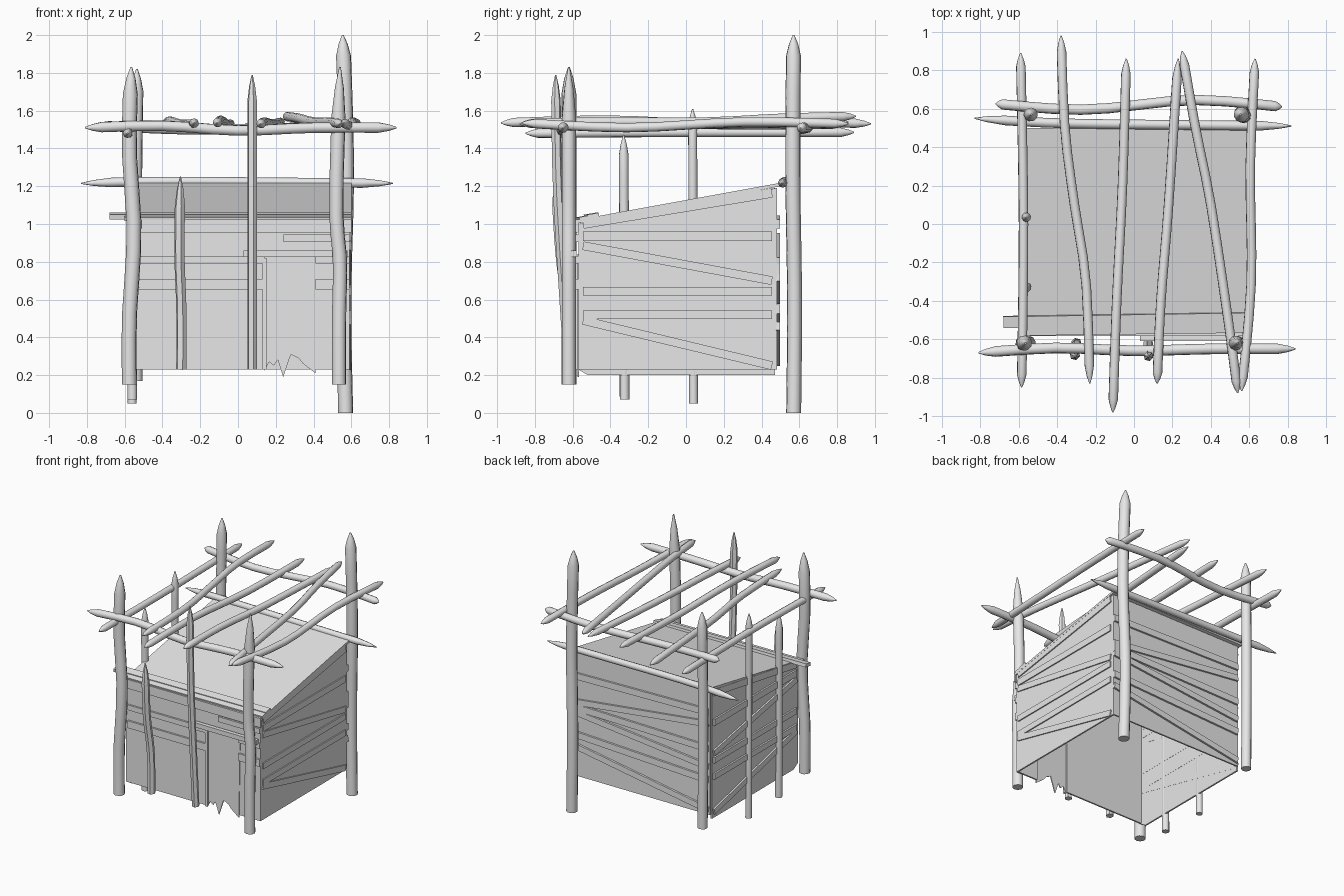
import bpy, bmesh, math
from mathutils import Vector, Matrix

cube = bpy.data.objects.get("Cube")
if cube:
    bpy.data.objects.remove(cube, do_unlink=True)

grey = bpy.data.materials.new("weathered_grey")
grey.use_nodes = True
grey.diffuse_color = (0.8, 0.8, 0.8, 1)
grey.node_tree.nodes["Principled BSDF"].inputs["Base Color"].default_value = (0.8, 0.8, 0.8, 1)


def finish(name, bm, smooth=False):
    bmesh.ops.recalc_face_normals(bm, faces=bm.faces)
    me = bpy.data.meshes.new(name)
    bm.to_mesh(me)
    bm.free()
    me.materials.append(grey)
    ob = bpy.data.objects.new(name, me)
    bpy.context.collection.objects.link(ob)
    if smooth:
        bpy.ops.object.select_all(action='DESELECT')
        ob.select_set(True)
        bpy.context.view_layer.objects.active = ob
        bpy.ops.object.shade_smooth_by_angle(angle=math.radians(50))
    return ob


def spline(pts, t):
    """Smooth path through the points, t from 0 to 1."""
    n = len(pts) - 1
    i = min(int(t * n), n - 1)
    u = t * n - i
    p0, p1, p2, p3 = (pts[min(max(i + k, 0), n)] for k in (-1, 0, 1, 2))
    return 0.5 * (2 * p1 + (p2 - p0) * u + (2 * p0 - 5 * p1 + 4 * p2 - p3) * u * u
                  + (3 * p1 - p0 - 3 * p2 + p3) * u ** 3)


def log(name, pts, r, start_tip, end_tip, sides=10):
    """Round timber along a path; a tip length of 0 leaves a flat sawn end."""
    pts = [Vector(p) for p in pts]
    length = sum((b - a).length for a, b in zip(pts, pts[1:]))
    s, e = start_tip / length, 1 - end_tip / length
    rings = [(s + (e - s) * k / 10, r) for k in range(11)]
    if start_tip:
        rings = [(0, r * 0.12), (s * 0.5, r * 0.62)] + rings
    if end_tip:
        rings += [((1 + e) / 2, r * 0.62), (1, r * 0.12)]
    axis = (pts[-1] - pts[0]).normalized()
    side = axis.orthogonal().normalized()
    up = axis.cross(side)
    bm = bmesh.new()
    loops = []
    for t, rad in rings:
        c = spline(pts, t)
        loops.append([bm.verts.new(c + rad * (side * math.cos(a) + up * math.sin(a)))
                      for a in (math.tau * k / sides for k in range(sides))])
    for a, b in zip(loops, loops[1:]):
        for k in range(sides):
            j = (k + 1) % sides
            bm.faces.new((a[k], a[j], b[j], b[k]))
    bm.faces.new(loops[0])
    bm.faces.new(loops[-1])
    return finish(name, bm, True)


def sheet(name, outline, offset):
    """Flat panel: an outline extruded by an offset vector."""
    bm = bmesh.new()
    face = bm.faces.new([bm.verts.new(p) for p in outline])
    ext = bmesh.ops.extrude_face_region(bm, geom=[face])
    bmesh.ops.translate(bm, vec=offset, verts=[v for v in ext["geom"] if isinstance(v, bmesh.types.BMVert)])
    return finish(name, bm)


def board(name, a, b, width, normal, thick=0.014):
    """Plank between two points, lying on a plane with the given normal."""
    a, b, n = Vector(a), Vector(b), Vector(normal).normalized()
    x = (b - a).normalized()
    y = n.cross(x)
    rot = Matrix((x, y, n)).transposed().to_4x4()
    bm = bmesh.new()
    size = Matrix.Diagonal(((b - a).length, width, thick, 1))
    bmesh.ops.create_cube(bm, size=1, matrix=Matrix.Translation((a + b) / 2) @ rot @ size)
    return finish(name, bm)


# Corner posts
log("front_right_post", [(-.575, -.62, .15), (-.575, -.62, .5), (-.55, -.62, .95), (-.575, -.62, 1.4),
                         (-.565, -.62, 1.83)], .04, 0, .17)
log("front_left_post", [(.535, -.62, .15), (.535, -.62, .5), (.54, -.62, .8), (.52, -.62, 1.1),
                        (.54, -.62, 1.83)], .038, 0, .17)
log("back_right_post", [(-.54, .57, .17), (-.545, .57, 1), (-.535, .57, 1.82)], .036, 0, .17)
log("back_left_post", [(.57, .57, 0), (.56, .575, .6), (.575, .565, 1.3), (.555, .57, 2)], .04, 0, .15)

# Thin poles against the front and the right-hand side
log("front_pole_short", [(-.3, -.62, .23), (-.3, -.63, .55), (-.31, -.665, .85), (-.305, -.69, 1.25)], .028, 0, .15, 6)
log("front_pole_tall", [(.075, -.62, .23), (.075, -.645, .6), (.075, -.68, 1.2), (.075, -.69, 1.79)], .026, 0, .16, 6)
log("side_pole_front", [(-.56, -.325, .07), (-.56, -.33, 1.47)], .026, 0, .16)
log("side_pole_back", [(-.56, .04, .05), (-.56, .035, 1.61)], .024, 0, .14)

# Overhead frame: two cross beams and six rafters
log("front_beam", [(-.81, -.67, 1.51), (-.4, -.645, 1.52), (0, -.66, 1.495), (.4, -.65, 1.51),
                   (.84, -.65, 1.51)], .028, .12, .12)
log("back_beam", [(-.72, .625, 1.52), (-.25, .595, 1.5), (.3, .645, 1.51), (.77, .61, 1.51)], .027, .06, .06)
rafters = [
    [(-.585, -.85, 1.48), (-.575, 0, 1.485), (-.59, .89, 1.485)],
    [(-.23, -.83, 1.535), (-.25, -.3, 1.53), (-.31, .1, 1.53), (-.36, .5, 1.545), (-.38, .98, 1.53)],
    [(-.11, -.98, 1.535), (-.09, -.4, 1.55), (-.06, .2, 1.525), (-.04, .86, 1.53)],
    [(.12, -.83, 1.53), (.14, -.4, 1.54), (.18, .1, 1.53), (.23, .86, 1.54)],
    [(.54, -.88, 1.53), (.49, -.5, 1.54), (.4, .1, 1.54), (.32, .5, 1.56), (.25, .9, 1.57)],
    [(.56, -.87, 1.535), (.61, -.3, 1.51), (.605, .3, 1.54), (.63, .86, 1.53)],
]
for i, path in enumerate(rafters):
    log("rafter_%d" % (i + 1), path, .025, .11, .11)

# Long pointed log along the top of the back wall
log("back_eave_log", [(-.83, .55, 1.215), (-.4, .525, 1.225), (.3, .515, 1.22), (.82, .51, 1.215)], .025, .26, .22, 8)

# Walls, open underneath
sheet("left_wall", [(.59, -.57, .23), (.59, .48, .23), (.59, .48, 1.19), (.59, -.57, 1.0)], (-.012, 0, 0))
sheet("right_wall", [(-.55, -.52, .2), (-.55, .47, .2), (-.55, .47, 1.19), (-.55, -.57, 1.0), (-.55, -.57, .23)],
      (.012, 0, 0))
sheet("back_wall", [(-.54, .47, .23), (.59, .47, .23), (.59, .47, 1.19), (-.54, .47, 1.19)], (0, .012, 0))

# Front wall around the doorway and the ragged hanging
sheet("front_wall", [(-.54, -.57, .23), (.14, -.57, .23), (.14, -.57, .83), (.41, -.57, .83), (.41, -.57, .23),
                     (.59, -.57, .23), (.59, -.57, 1.01), (-.54, -.57, 1.01)], (0, .012, 0))
ragged = [(.14, .22), (.165, .27), (.19, .25), (.21, .28), (.24, .19), (.28, .31), (.32, .29), (.345, .26), (.41, .21)]
sheet("door_hanging", [(x, -.575, z) for x, z in ragged] + [(.42, -.575, .84), (.14, -.575, .84)], (0, .008, 0))
board("door_jamb", (.14, -.58, .23), (.14, -.58, .82), .02, (0, -1, 0))
board("door_lintel", (.03, -.595, .843), (.58, -.595, .843), .035, (0, -1, 0), .03)

# Front planks
for i, (x0, x1, z0, z1, w) in enumerate([(-.54, .6, .99, .99, .07), (-.53, .14, .81, .81, .04),
                                         (-.53, .14, .68, .68, .055), (.41, .59, .81, .81, .04),
                                         (.41, .59, .68, .68, .055), (.24, .59, .925, .925, .04)]):
    board("front_plank_%d" % (i + 1), (x0, -.577, z0), (x1, -.577, z1), w, (0, -1, 0))

# Planks on the sides and back: height at each end, then width
side_planks = [(.935, .935, .05), (.645, .645, .045), (.52, .52, .045), (.885, .7, .045), (.49, .25, .045), (1.0, 1.165, .05)]
for i, (z0, z1, w) in enumerate(side_planks):
    board("left_plank_%d" % (i + 1), (.593, -.545, z0), (.593, .455, z1), w, (1, 0, 0), .012)
    board("right_plank_%d" % (i + 1), (-.55, -.545, z0), (-.55, .455, z1), w, (-1, 0, 0), .026)
back_planks = [(1.02, 1.0, .05), (.93, .8, .045), (.74, .76, .05), (.6, .72, .045), (.5, .55, .05), (.27, .46, .045)]
for i, (z0, z1, w) in enumerate(back_planks):
    board("back_plank_%d" % (i + 1), (-.53, .487, z0), (.59, .487, z1), w, (0, 1, 0), .02)

# Sloping roof and its front edge boards
sheet("roof", [(-.56, -.57, 1.005), (.6, -.57, 1.005), (.6, .5, 1.2), (-.56, .5, 1.2)], (0, 0, .018))
board("eave_board_upper", (-.68, -.51, 1.042), (.6, -.49, 1.042), .06, (0, -.18, 1), .025)
board("eave_board_lower", (-.6, -.555, 1.03), (.6, -.54, 1.03), .05, (0, -.18, 1), .02)
